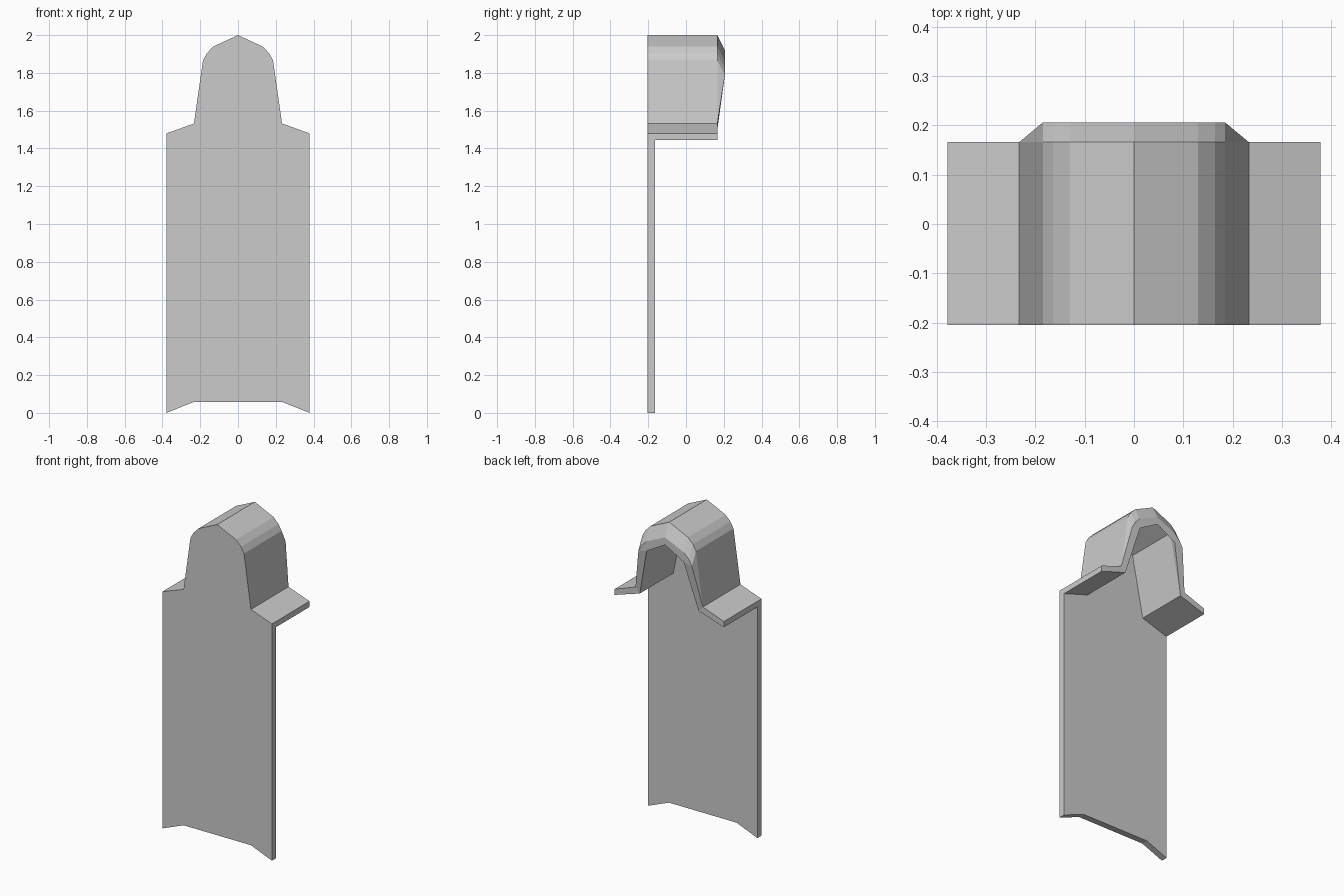
import bpy, bmesh

if "Cube" in bpy.data.objects:
    bpy.data.objects.remove(bpy.data.objects["Cube"])

FRONT, PLATE_BACK, MID, LIP, DROP = -0.205, -0.165, 0.166, 0.206, 0.08


def mirror(half):
    """Right half profile, ending at the centre, to a full right-to-left one."""
    return half + [(-x, z) for x, z in reversed(half) if x > 0]


# Hood cross-section: outer skin and inner skin, outer edge to peak
outer = mirror([(0.378, 1.48), (0.233, 1.532), (0.185, 1.868),
                (0.164, 1.905), (0.13, 1.94), (0, 2.0)])
inner = mirror([(0.378, 1.444), (0.203, 1.50), (0.128, 1.88),
                (0.128, 1.88), (0.128, 1.88), (0, 1.953)])
# Lower edge of the front plate
lower = [(0.378, 0), (0.233, 0.058), (-0.233, 0.058), (-0.378, 0)]

bm = bmesh.new()


def ring(profile, y, lip=False):
    verts = []
    for i, (x, z) in enumerate(profile):
        crown = lip and 2 <= i <= len(profile) - 3
        verts.append(bm.verts.new((x, LIP if crown else y, z - DROP if crown else z)))
    return verts


def strip(a, b):
    for i in range(len(a) - 1):
        bm.faces.new((a[i], a[i + 1], b[i + 1], b[i]))


# Hood: outer skin, drooping rear lip, rear rim, inner skin
rings = [ring(outer, FRONT), ring(outer, MID), ring(outer, MID, True),
         ring(inner, MID, True), ring(inner, MID), ring(inner, PLATE_BACK)]
for a, b in zip(rings, rings[1:]):
    strip(a, b)

# Front plate: lower edge, front and rear faces
low_front, low_back = ring(lower, FRONT), ring(lower, PLATE_BACK)
strip(low_front, low_back)
bm.faces.new(rings[0] + low_front[::-1])
bm.faces.new(rings[5] + low_back[::-1])

# Side ends of the flanges and plate
for e in (0, -1):
    bm.faces.new((rings[0][e], rings[2][e], rings[3][e], rings[5][e]))
    bm.faces.new((rings[0][e], rings[5][e], low_back[e], low_front[e]))
    # Close the duplicate mid-ring edges by welding below

bmesh.ops.remove_doubles(bm, verts=bm.verts, dist=0.0005)
bmesh.ops.recalc_face_normals(bm, faces=bm.faces)

mesh = bpy.data.meshes.new("hooded_panel")
bm.to_mesh(mesh)
bm.free()
obj = bpy.data.objects.new("hooded_panel", mesh)
bpy.context.collection.objects.link(obj)
